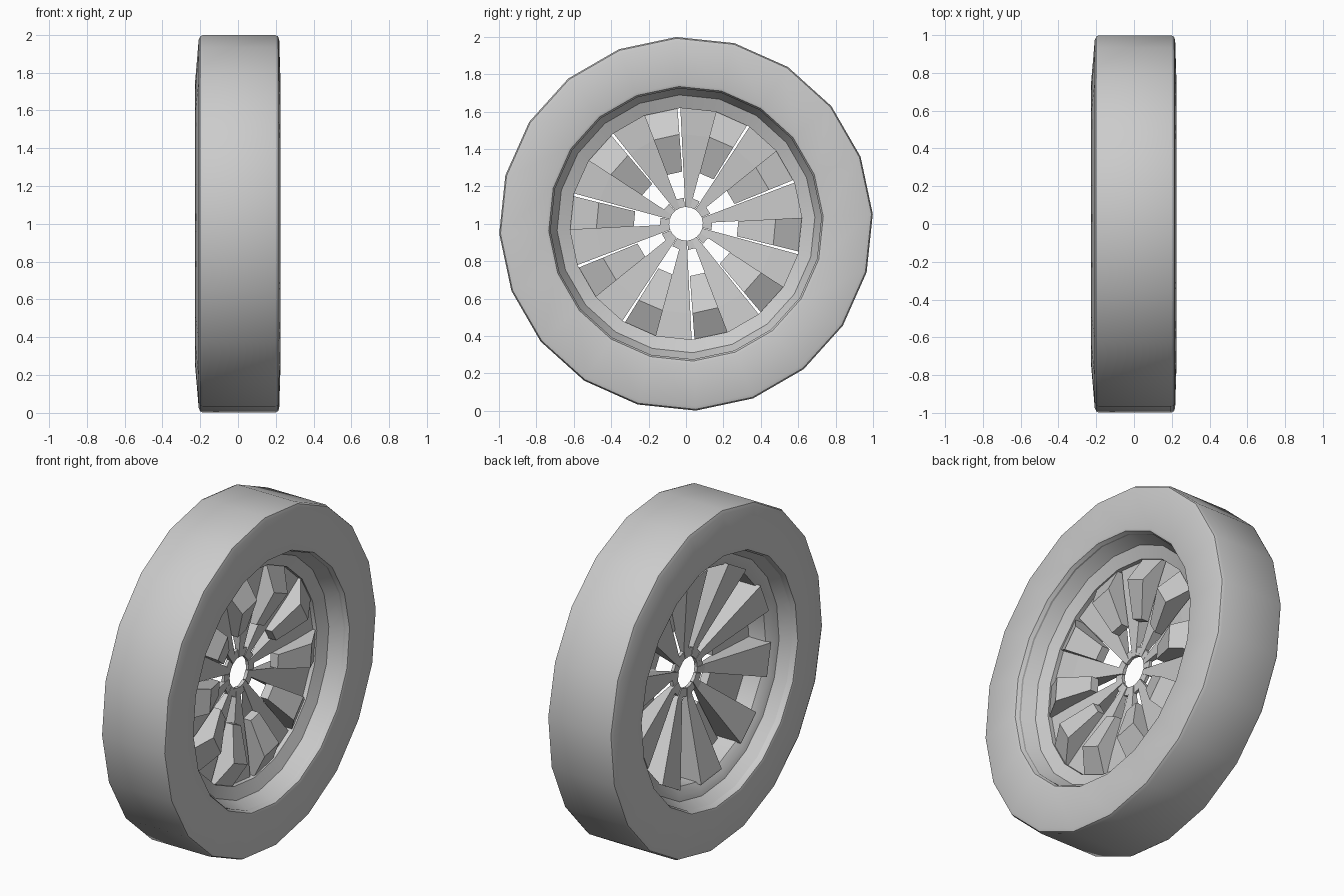
import bpy, math

if "Cube" in bpy.data.objects:
    bpy.data.objects.remove(bpy.data.objects["Cube"])

SIDES = 20
STEP = 360 / SIDES
START = 3          # angle of the first corner, degrees from +y towards +z


def point(r, x, deg):
    a = math.radians(deg)
    return (x, r * math.cos(a), 1 + r * math.sin(a))


def make_object(name, verts, faces, smooth=False):
    mesh = bpy.data.meshes.new(name)
    mesh.from_pydata(verts, [], faces)
    ob = bpy.data.objects.new(name, mesh)
    bpy.context.collection.objects.link(ob)
    bpy.ops.object.select_all(action='DESELECT')
    bpy.context.view_layer.objects.active = ob
    ob.select_set(True)
    bpy.ops.object.mode_set(mode='EDIT')
    bpy.ops.mesh.select_all(action='SELECT')
    bpy.ops.mesh.normals_make_consistent(inside=False)
    bpy.ops.object.mode_set(mode='OBJECT')
    if smooth:
        bpy.ops.object.shade_smooth_by_angle(angle=math.radians(25))
    return ob


def lathe(name, profile):
    """Closed (r, x) profile turned around the wheel axis."""
    n = len(profile)
    verts = [point(r, x, START + STEP * i) for i in range(SIDES) for r, x in profile]
    faces = []
    for i in range(SIDES):
        j = (i + 1) % SIDES
        for k in range(n):
            m = (k + 1) % n
            faces.append((i * n + k, i * n + m, j * n + m, j * n + k))
    return make_object(name, verts, faces, smooth=True)


def sectors(name, profile, first, last, count=10, step=36):
    """Closed (r, x) profile swept between two angles, repeated around the axis."""
    n = len(profile)
    verts, faces = [], []
    for i in range(count):
        b = len(verts)
        for deg in (first, last):
            verts += [point(r, x, deg + step * i) for r, x in profile]
        faces.append(tuple(range(b, b + n)))
        faces.append(tuple(range(b + 2 * n - 1, b + n - 1, -1)))
        for k in range(n):
            m = (k + 1) % n
            faces.append((b + k, b + m, b + n + m, b + n + k))
    return make_object(name, verts, faces)


# Tyre with small bevelled shoulders and slightly bulging side walls
lathe("tyre", [(1.0, -0.185), (0.993, -0.2), (0.975, -0.208), (0.75, -0.227),
               (0.735, -0.222), (0.725, -0.2), (0.725, 0.2), (0.735, 0.22),
               (0.75, 0.225), (0.975, 0.218), (0.993, 0.212), (1.0, 0.195)])

# Stepped rim lining the tyre opening
lathe("rim", [(0.73, -0.2), (0.69, -0.13), (0.66, -0.12), (0.62, -0.09),
              (0.62, 0.085), (0.655, 0.10), (0.69, 0.115), (0.73, 0.2)])

# Long tapered spokes dished towards -x, thin at the hub
sectors("long_spokes", [(0.09, -0.012), (0.16, -0.015), (0.62, -0.12),
                        (0.63, -0.12), (0.63, 0.06), (0.48, 0.05),
                        (0.25, 0.025), (0.09, 0.008)],
        3, 20.8)

# Short raised blocks between the long spokes on the +x side
sectors("short_blocks", [(0.28, 0.02), (0.28, 0.07), (0.48, 0.15), (0.63, 0.07),
                         (0.63, 0.02)], 22.2, 39)

# Small inner tips around the open hub
sectors("hub_tips", [(0.09, -0.01), (0.14, -0.01), (0.14, 0.008), (0.09, 0.008)],
        22.5, 39)
